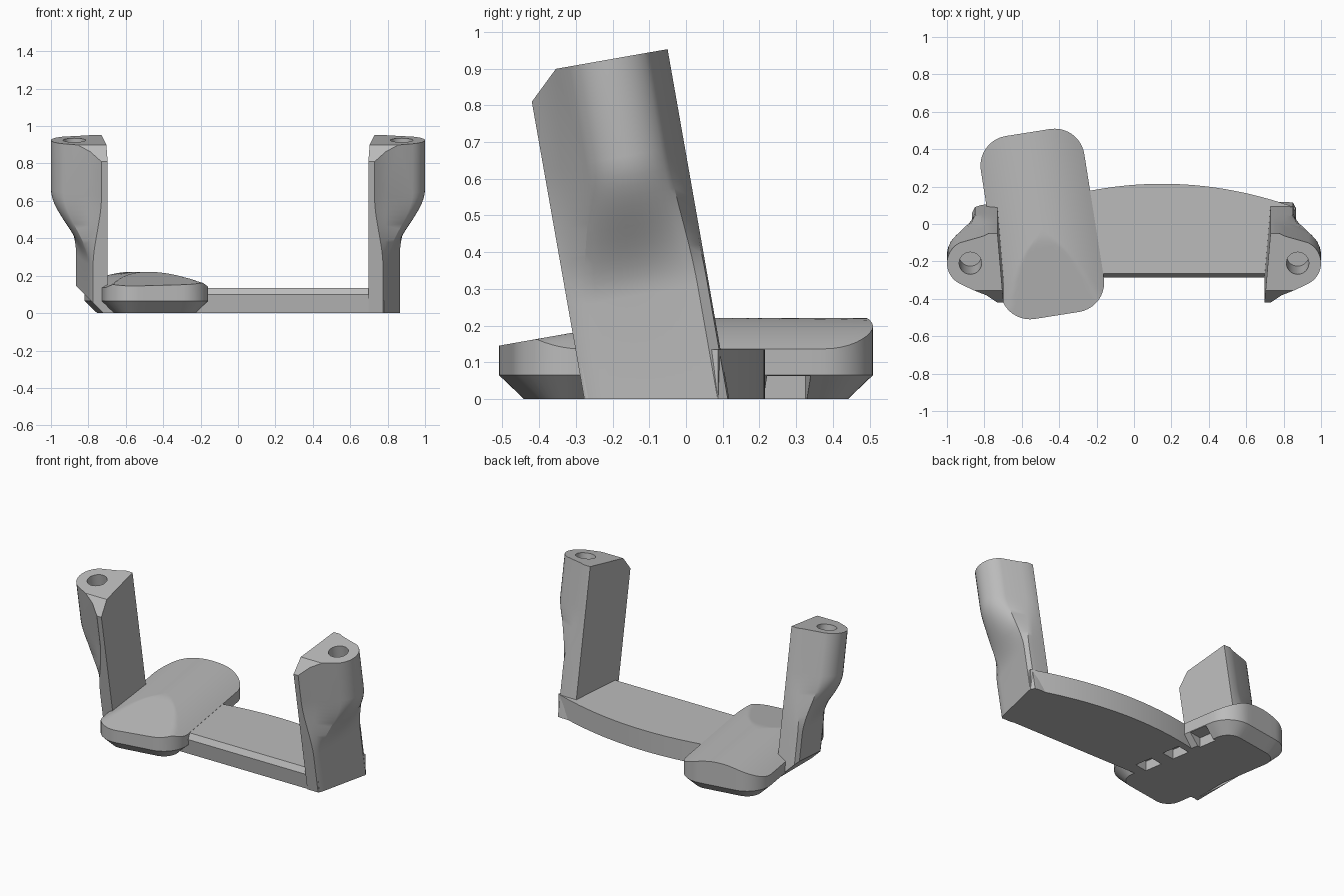
import bpy, bmesh, math
from mathutils import Matrix, Vector

cube = bpy.data.objects.get("Cube")
if cube:
    bpy.data.objects.remove(cube, do_unlink=True)

grey = bpy.data.materials.new("plain grey")
grey.use_nodes = True
COLOUR = (0.5, 0.5, 0.5, 1)
grey.diffuse_color = COLOUR
grey.node_tree.nodes["Principled BSDF"].inputs["Base Color"].default_value = COLOUR

TILT = Matrix.Rotation(math.radians(10), 4, 'X')
PAD_TURN = Matrix.Translation((-0.49, 0, 0)) @ Matrix.Rotation(math.radians(9), 4, 'Z')


def loft(rings):
    """Skin a stack of equal-length rings and cap both ends."""
    bm = bmesh.new()
    loops = [[bm.verts.new(p) for p in ring] for ring in rings]
    n = len(loops[0])
    for low, high in zip(loops, loops[1:]):
        for i in range(n):
            j = (i + 1) % n
            bm.faces.new((low[i], low[j], high[j], high[i]))
    bm.faces.new(loops[0][::-1])
    bm.faces.new(loops[-1])
    return bm


def slice_off(bm, point, normal):
    """Remove everything on the normal side of a plane and close the cut."""
    geom = bm.verts[:] + bm.edges[:] + bm.faces[:]
    cut = bmesh.ops.bisect_plane(bm, geom=geom, dist=1e-5, plane_co=point,
                                 plane_no=Vector(normal).normalized(), clear_outer=True)
    edges = [e for e in cut["geom_cut"] if isinstance(e, bmesh.types.BMEdge)]
    bmesh.ops.contextual_create(bm, geom=edges)


def make(name, bm):
    bmesh.ops.recalc_face_normals(bm, faces=bm.faces)
    mesh = bpy.data.meshes.new(name)
    bm.to_mesh(mesh)
    bm.free()
    mesh.materials.append(grey)
    obj = bpy.data.objects.new(name, mesh)
    bpy.context.collection.objects.link(obj)
    return obj


def activate(obj):
    bpy.ops.object.select_all(action='DESELECT')
    obj.select_set(True)
    bpy.context.view_layer.objects.active = obj


def carve(obj, cutters):
    activate(obj)
    for cutter in cutters:
        mod = obj.modifiers.new("carve", 'BOOLEAN')
        mod.operation = 'DIFFERENCE'
        mod.solver = 'EXACT'
        mod.object = cutter
        bpy.ops.object.modifier_apply(modifier=mod.name)


def smooth(obj, degrees=28):
    activate(obj)
    bpy.ops.object.shade_smooth_by_angle(angle=math.radians(degrees))


def discard(cutters):
    for cutter in cutters:
        bpy.data.objects.remove(cutter, do_unlink=True)


# Leaning posts: slim wedge below, round screw boss above
ARC = 13
BOSS = Vector((0.875, -0.046))
TOP = 0.947


def post_sections():
    boss = []
    for i in range(ARC):
        a = math.radians(62 - 124 * i / (ARC - 1))
        boss.append(BOSS + 0.125 * Vector((math.cos(a), math.sin(a))))
    side = [Vector((0.865, 0.085)).lerp(Vector((0.795, -0.22)), i / (ARC - 1))
            for i in range(ARC)]
    upper = [(0.73, 0.116), (0.775, 0.116), (0.81, 0.1), *boss,
             (0.79, -0.225), (0.73, -0.273), (0.697, -0.273)]
    lower = [(0.73, 0.116), (0.82, 0.116), (0.85, 0.112), *side,
             (0.788, -0.25), (0.775, -0.273), (0.697, -0.273)]
    return [Vector(p) for p in lower], [Vector(p) for p in upper]


def make_post(name, side):
    lower, upper = post_sections()
    steps = 14
    levels = [(-0.2, 0)] + [(0.3 + 0.38 * i / steps, i / steps) for i in range(steps + 1)]
    levels.append((TOP, 1))
    rings = []
    for w, t in levels:
        t = t * t * (3 - 2 * t)
        rings.append([(*a.lerp(b, t), w) for a, b in zip(lower, upper)])
    bm = loft(rings)
    slice_off(bm, (0, -0.193, TOP), (0, -1, 1.04))
    bmesh.ops.transform(bm, matrix=TILT, verts=bm.verts)
    slice_off(bm, (0, 0, 0), (0, 0, -1))
    if side < 0:
        bmesh.ops.scale(bm, vec=(-1, 1, 1), verts=bm.verts)
        slice_off(bm, (-0.72, 0, 0), (-1, 0, -1))
    post = make(name, bm)
    hole = bmesh.new()
    bmesh.ops.create_cone(hole, cap_ends=True, segments=32, radius1=0.06, radius2=0.06,
                          depth=0.5, matrix=TILT @ Matrix.Translation((side * BOSS.x, BOSS.y, TOP)))
    cutter = make("screw_hole_cutter", hole)
    carve(post, [cutter])
    discard([cutter])
    smooth(post)


make_post("left_post", 1)
make_post("right_post", -1)


# Slots along the underside of the pad
def make_slot(along, across):
    bm = bmesh.new()
    place = Matrix.Translation((across, along, 0.025)) @ Matrix.Diagonal((0.09, 0.12, 0.075, 1))
    bmesh.ops.create_cube(bm, size=1, matrix=PAD_TURN @ place)
    return make("slot_cutter", bm)


slots = [make_slot(along, 0.235) for along in (-0.18, 0.03, 0.24)]


# Cross bar with a bowed back edge and a chamfered front edge
def bar_ring(front, z):
    back = []
    for i in range(33):
        x = 0.865 - 1.565 * i / 32
        back.append((x, 0.215 - (x - 0.15) ** 2 / 4, z))
    return back + [(-0.7, front, z), (0.78, front, z)]


bar = make("cross_bar", loft([bar_ring(f, z) for f, z in
                              ((-0.272, 0), (-0.286, 0.1), (-0.265, 0.135))]))
carve(bar, slots)
smooth(bar, 15)


# Rounded pad with a crowned top that slopes down to the front
def pad_outline(inset=0.0):
    pts = []
    for cx, cy, start in ((1, 1, 0), (-1, 1, 90), (-1, -1, 180), (1, -1, 270)):
        for i in range(11):
            a = math.radians(start + 9 * i)
            r = 0.16 - inset
            pts.append(Vector((cx * 0.12 + r * math.cos(a), cy * 0.335 + r * math.sin(a), 0)))
    # even points along the long sides
    out = []
    for p, q in zip(pts, pts[1:] + pts[:1]):
        n = max(1, round((q - p).length / 0.04))
        out += [p.lerp(q, k / n) for k in range(n)]
    return out


def pad_top(p):
    crown = 0.221 - 1.08 * p.x ** 2
    slope = 0.145 + 0.176 * ((PAD_TURN @ p).y + 0.51)
    return min(crown, slope)


outline = pad_outline()
inner = pad_outline(0.068)
rings = [[PAD_TURN @ p for p in inner],
         [PAD_TURN @ (p + Vector((0, 0, 0.065))) for p in outline]]
for k in range(16):
    ring = []
    for p in outline:
        q = p * (1 - k / 16)
        q.z = pad_top(q)
        ring.append(PAD_TURN @ q)
    rings.append(ring)
pad = make("pad", loft(rings))
carve(pad, slots)
smooth(pad)
discard(slots)
